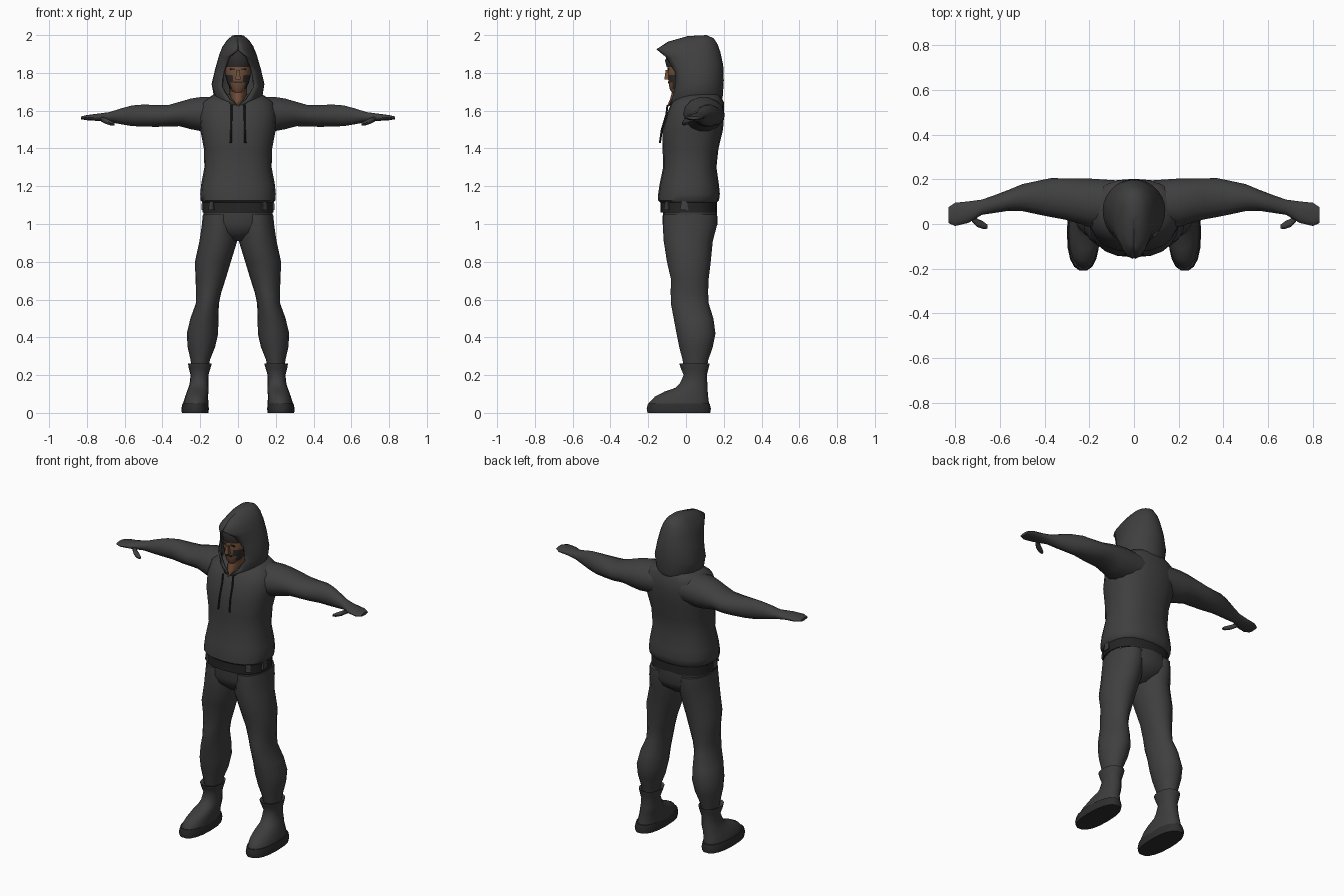
import bpy, bmesh, math
from mathutils import Vector


def mat(name, c):
    m = bpy.data.materials.new(name)
    m.diffuse_color = (*c, 1)
    return m


CLOTH = mat("charcoal cloth", (0.05, 0.05, 0.05))
BOOT = mat("boot grey", (0.046, 0.046, 0.046))
DARK = mat("dark trim", (0.018, 0.018, 0.018))
SOLE = mat("sole grey", (0.028, 0.027, 0.027))
SKIN = mat("brown skin", (0.17, 0.08, 0.043))
HAIR = mat("dark hair", (0.028, 0.025, 0.024))


def finish(name, bm, mats, angle=50):
    bmesh.ops.recalc_face_normals(bm, faces=bm.faces)
    me = bpy.data.meshes.new(name)
    bm.to_mesh(me)
    bm.free()
    for m in mats:
        me.materials.append(m)
    ob = bpy.data.objects.new(name, me)
    bpy.context.collection.objects.link(ob)
    bpy.ops.object.select_all(action='DESELECT')
    ob.select_set(True)
    bpy.context.view_layer.objects.active = ob
    bpy.ops.object.shade_smooth_by_angle(angle=math.radians(angle))
    return ob


def loft(name, rings, mats, axis='z', n=16, power=2.0, side=1, rule=None, angle=50):
    """Skin superellipse rings (x, y, z, ra, rb); side=-1 mirrors in x."""
    bm = bmesh.new()
    rows = []
    for x, y, z, ra, rb in rings:
        row = []
        for i in range(n):
            t = 2 * math.pi * i / n
            c, s = math.cos(t), math.sin(t)
            a = ra * math.copysign(abs(c) ** (2 / power), c)
            b = rb * math.copysign(abs(s) ** (2 / power), s)
            p = (x + a, y + b, z) if axis == 'z' else (x, y + a, z + b)
            row.append(bm.verts.new((p[0] * side, p[1], p[2])))
        rows.append(row)
    for r0, r1 in zip(rows, rows[1:]):
        for i in range(n):
            j = (i + 1) % n
            bm.faces.new((r0[i], r0[j], r1[j], r1[i]))
    bm.faces.new(rows[0])
    bm.faces.new(rows[-1])
    if rule:
        for f in bm.faces:
            f.material_index = rule(f.calc_center_median())
    return finish(name, bm, mats, angle)


def box(name, loc, size, m, taper=1.0, rz=0.0):
    bm = bmesh.new()
    bmesh.ops.create_cube(bm, size=1)
    for v in bm.verts:
        k = taper if v.co.z > 0 else 1
        v.co = Vector((v.co.x * size[0] * k, v.co.y * size[1] * k, v.co.z * size[2]))
    ob = finish(name, bm, [m], 20)
    ob.location = loc
    ob.rotation_euler.z = rz
    return ob


# hoodie body
loft("hoodie_body", [(0, .015, 1.105, .175, .14), (0, .013, 1.125, .198, .162),
                     (0, .016, 1.16, .2, .163), (0, .017, 1.21, .195, .157),
                     (0, .02, 1.3, .178, .141), (0, .024, 1.4, .181, .148),
                     (0, .036, 1.5, .2, .16), (0, .05, 1.58, .207, .152),
                     (0, .062, 1.645, .19, .138), (0, .075, 1.685, .13, .105)],
     [CLOTH], n=20, power=2.4)

# belt, hips
loft("belt", [(0, .014, 1.06, .188, .15), (0, .014, 1.115, .188, .15)],
     [DARK], n=20, power=2.4)
loft("trouser_hips", [(0, .02, 1.1, .18, .142), (0, .022, 1.0, .186, .146),
                      (0, .02, .955, .15, .125), (0, .015, .91, .04, .07)],
     [CLOTH], n=20, power=2.3)

# hood: open-fronted arcs (z back, z front, y, rx, r back, r front, end angle)
bm = bmesh.new()
rows, N = [], 22
for zb, zf, yc, rx, rb, rf, T in [
        (1.63, 1.63, .06, .10, .125, .15, 178), (1.68, 1.66, .06, .128, .135, .145, 158),
        (1.76, 1.72, .06, .14, .14, .155, 140), (1.84, 1.80, .06, .121, .137, .16, 138),
        (1.91, 1.88, .06, .10, .122, .19, 150), (1.95, 1.925, .065, .083, .103, .222, 177),
        (1.982, 1.965, .07, .058, .078, .165, 179.5), (2.0, 1.995, .07, .03, .04, .06, 179.5)]:
    row = []
    for i in range(N + 1):
        t = math.radians(T) * (2 * i / N - 1)
        c = math.cos(t)
        row.append(bm.verts.new((rx * math.sin(t), yc + (rb if c > 0 else rf) * c,
                                 zb + (zf - zb) * (1 - c) / 2)))
    rows.append(row)
for r0, r1 in zip(rows, rows[1:]):
    for i in range(N):
        bm.faces.new((r0[i], r0[i + 1], r1[i + 1], r1[i]))
bm.faces.new(rows[-1])
hood = finish("hood", bm, [CLOTH])
mod = hood.modifiers.new("thickness", 'SOLIDIFY')
mod.thickness, mod.offset = .012, -1

# head, neck and hair
loft("neck", [(0, .0, 1.625, .012, .1), (0, .0, 1.66, .045, .085),
              (0, .01, 1.78, .052, .06)], [SKIN], n=12)
loft("head", [(0, -.045, 1.695, .022, .03), (0, -.03, 1.715, .042, .056),
              (0, -.015, 1.75, .058, .078), (0, -.005, 1.79, .068, .091),
              (0, 0, 1.84, .073, .097), (0, .01, 1.9, .07, .09), (0, .02, 1.94, .045, .06)],
     [SKIN, HAIR], power=2.2,
     rule=lambda c: 1 if c.z > 1.85 or (c.z < 1.775 and abs(c.x) > .035) else 0)
loft("hair", [(0, -.005, 1.832, .072, .098), (0, -.005, 1.865, .078, .106),
              (0, .005, 1.91, .074, .098), (0, .02, 1.95, .045, .06)], [HAIR])
box("nose", (0, -.1, 1.79), (.028, .03, .048), SKIN, .5)
box("mouth", (0, -.092, 1.75), (.04, .008, .007), HAIR)

for s, tag in ((1, "left"), (-1, "right")):
    # eye, drawstring, belt loops
    box(tag + "_eye", (s * .03, -.094, 1.818), (.026, .008, .008), HAIR)
    loft(tag + "_drawstring", [(.034, -.098, 1.63, .005, .006), (.035, -.104, 1.58, .005, .006),
                               (.036, -.128, 1.5, .005, .006), (.038, -.138, 1.43, .006, .006)],
         [DARK], n=6, side=s)
    box(tag + "_front_belt_loop", (s * .138, -.098, 1.1), (.035, .02, .05), CLOTH, .6, s * .7)
    box(tag + "_side_belt_loop", (s * .186, -.01, 1.1), (.016, .045, .05), CLOTH, .6)

    # sleeve and gloved hand
    loft(tag + "_arm", [(.08, .085, 1.585, .11, .09), (.2, .095, 1.582, .108, .092),
                        (.25, .103, 1.583, .1, .083), (.31, .112, 1.582, .092, .066),
                        (.37, .118, 1.573, .087, .058), (.43, .118, 1.572, .075, .059),
                        (.5, .118, 1.574, .06, .06), (.56, .106, 1.573, .047, .056),
                        (.62, .09, 1.57, .04, .043), (.68, .075, 1.566, .034, .027),
                        (.74, .053, 1.565, .048, .02), (.8, .043, 1.563, .052, .014),
                        (.83, .04, 1.562, .035, .008)],
         [CLOTH], axis='x', n=14, side=s)
    loft(tag + "_thumb", [(.725, .03, 1.557, .02, .014), (.7, .005, 1.545, .019, .015),
                          (.675, -.005, 1.535, .017, .013), (.655, -.012, 1.529, .009, .007)],
         [CLOTH], axis='x', n=8, side=s)

    # trouser leg
    loft(tag + "_leg", [(.098, .022, 1.05, .088, .142), (.1, .02, .99, .092, .143),
                        (.104, .012, .91, .1, .13), (.133, .015, .8, .095, .116),
                        (.145, .02, .71, .08, .1), (.155, .018, .64, .067, .099),
                        (.162, .02, .58, .061, .1), (.178, .04, .5, .074, .105),
                        (.188, .053, .42, .083, .103), (.194, .053, .35, .073, .089),
                        (.2, .05, .28, .051, .068), (.2, .05, .22, .045, .058)],
         [CLOTH], n=16, side=s)

    # boot and sole
    loft(tag + "_boot", [(.202, .045, .255, .054, .07), (.202, .045, .262, .063, .081),
                         (.203, .046, .235, .057, .073), (.204, .049, .2, .047, .061),
                         (.206, .04, .155, .05, .073), (.21, .028, .132, .053, .086),
                         (.214, 0, .112, .057, .115), (.219, -.024, .086, .061, .141),
                         (.224, -.038, .05, .067, .16), (.224, -.038, .03, .067, .16)],
         [BOOT], n=16, power=2.2, side=s)
    loft(tag + "_sole", [(.227, -.038, 0, .07, .168), (.227, -.038, .022, .073, .172),
                         (.226, -.038, .05, .068, .165)],
         [SOLE], n=18, power=2.4, side=s, angle=40)
